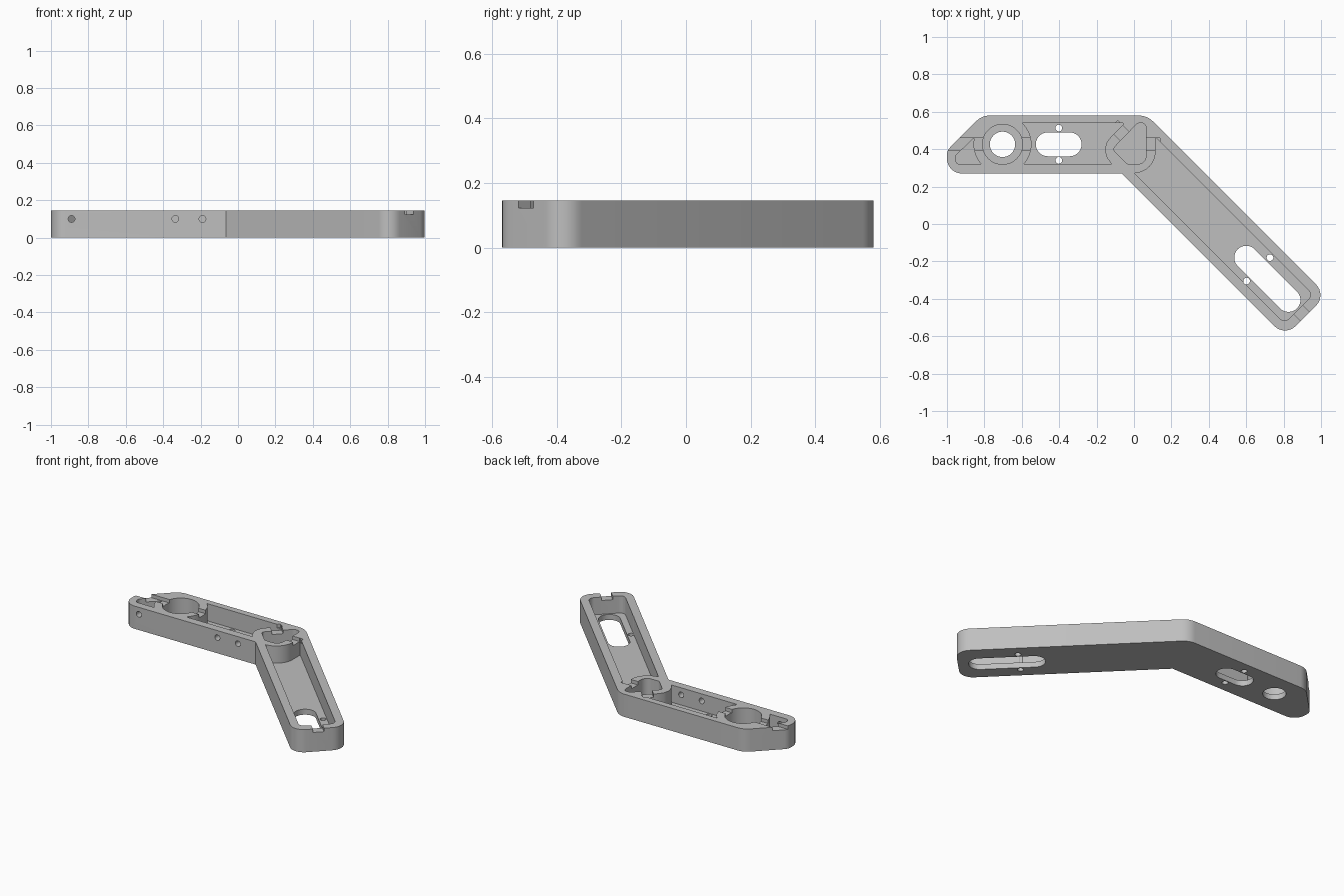
import bpy, bmesh, math
from mathutils import Vector, Matrix

if "Cube" in bpy.data.objects:
    bpy.data.objects.remove(bpy.data.objects["Cube"], do_unlink=True)

HEIGHT, FLOOR, NOTCH = 0.145, 0.035, 0.022
MID = 0.426                                   # centre line of the short arm
BOSS = (-0.703, MID)                          # centre of the round socket


def rounded(points, steps=8):
    """Round each corner (x, y, radius) of a closed profile."""
    out = []
    for i, (x, y, r) in enumerate(points):
        p = Vector((x, y))
        if r == 0:
            out.append((x, y))
            continue
        a = (Vector(points[i - 1][:2]) - p).normalized()
        b = (Vector(points[(i + 1) % len(points)][:2]) - p).normalized()
        half = math.acos(a.dot(b)) / 2
        t = r / math.tan(half)
        c = p + (a + b).normalized() * (r / math.sin(half))
        s, e = p + a * t - c, p + b * t - c
        start = math.atan2(s.y, s.x)
        sweep = (math.atan2(e.y, e.x) - start + math.pi) % math.tau - math.pi
        for k in range(steps + 1):
            ang = start + sweep * k / steps
            out.append((c.x + r * math.cos(ang), c.y + r * math.sin(ang)))
    return out


def arc(cx, cy, r, a0, a1, steps=14):
    """Plain profile points along an arc, angles in degrees."""
    angles = [math.radians(a0 + (a1 - a0) * k / steps) for k in range(steps + 1)]
    return [(cx + r * math.cos(a), cy + r * math.sin(a), 0) for a in angles]


def prism(name, profile, z0, z1):
    """Closed solid from a counter-clockwise profile."""
    bm = bmesh.new()
    low = [bm.verts.new((p[0], p[1], z0)) for p in profile]
    top = [bm.verts.new((p[0], p[1], z1)) for p in profile]
    bm.faces.new(low[::-1])
    bm.faces.new(top)
    for i in range(len(low)):
        bm.faces.new((low[i - 1], low[i], top[i], top[i - 1]))
    bm.normal_update()
    mesh = bpy.data.meshes.new(name)
    bm.to_mesh(mesh)
    bm.free()
    ob = bpy.data.objects.new(name, mesh)
    bpy.context.scene.collection.objects.link(ob)
    return ob


def disc(x, y, r, steps=32):
    return arc(x, y, r, 0, 360 * (steps - 1) / steps, steps - 1)


def slot(x0, y0, x1, y1, r):
    """Stadium profile between two end centres."""
    a = math.degrees(math.atan2(y1 - y0, x1 - x0))
    return arc(x1, y1, r, a - 90, a + 90) + arc(x0, y0, r, a + 90, a + 270)


def strip(x0, y0, x1, y1, w):
    """Rectangular profile of width w along a line."""
    d = Vector((x1 - x0, y1 - y0)).normalized() * w / 2
    return [(x0 + d.y, y0 - d.x), (x1 + d.y, y1 - d.x),
            (x1 - d.y, y1 + d.x), (x0 - d.y, y0 + d.x)]


# Bent bracket body
body = prism("bent_bracket", rounded([
    (-1.0, 0.27, 0.08), (-0.065, 0.27, 0), (0.8075, -0.6025, 0.08), (1.03, -0.38, 0.08),
    (0.07, 0.58, 0.11), (-0.813, 0.58, 0.1), (-1.0, 0.393, 0.06)]), 0, HEIGHT)


def carve(cutter):
    """Subtract a cutter, taking the first solver that keeps the body whole."""
    mod = body.modifiers.new("carve", 'BOOLEAN')
    mod.operation, mod.object = 'DIFFERENCE', cutter
    for solver in ('EXACT', 'MANIFOLD', 'FLOAT'):
        mod.solver = solver
        bpy.context.view_layer.update()
        result = body.evaluated_get(bpy.context.evaluated_depsgraph_get())
        if result.dimensions.x > 1.9 and len(result.data.polygons) > 0:
            body.data = bpy.data.meshes.new_from_object(result)
            break
    body.modifiers.remove(mod)
    bpy.data.objects.remove(cutter, do_unlink=True)


def cut(profile, z0):
    carve(prism("cutter", profile, z0, HEIGHT + 0.1))


# Long arm pocket, curved around the hub
cut(rounded([(0.005, 0.27, 0), (0.805, -0.53, 0.035), (0.957, -0.378, 0.035),
             (0.115, 0.464, 0)] + arc(0, 0.387, 0.115, 0, -87)), FLOOR)
# Middle pocket between round socket and hub
cut(rounded(arc(*BOSS, 0.155, 47, -43)
            + [(-0.12, 0.32, 0), (-0.145, 0.355, 0), (-0.156, 0.395, 0), (-0.147, 0.435, 0),
               (-0.12, 0.47, 0), (-0.06, 0.53, 0), (-0.06, 0.539, 0)]), FLOOR)
# End pocket beside the round socket
cut(rounded([(-0.955, 0.32, 0.025)] + arc(*BOSS, 0.155, 223, 167)
            + [(-0.955, 0.365, 0.025)]), FLOOR)
# Hub pocket
cut(rounded([(-0.115, 0.40, 0.02), (-0.035, 0.32, 0.02), (0.065, 0.32, 0.045),
             (0.065, 0.54, 0.025), (0.02, 0.54, 0.03)]), FLOOR)
# Round socket and its through hole
cut(disc(*BOSS, 0.107, 48), FLOOR)
cut(disc(*BOSS, 0.068), -0.1)

# Through slots, each with a pair of pin holes
cut(slot(-0.461, MID, -0.344, MID, 0.064), -0.1)
cut(slot(0.60, -0.18, 0.826, -0.406, 0.064), -0.1)
for x, y in [(-0.402, 0.513), (-0.402, 0.34), (0.727, -0.18), (0.602, -0.305)]:
    cut(disc(x, y, 0.018, 20), -0.1)

# Shallow wire notches across the rim walls
for line in [(-1.05, MID, -0.78, MID), (-0.63, MID, -0.52, MID), (0.04, MID, 0.14, MID),
             (-0.03, 0.45, -0.11, 0.53), (0.85, -0.43, 0.97, -0.55)]:
    cut(strip(*line, 0.066), HEIGHT - NOTCH)

# Side holes through the front wall
for x in (-0.89, -0.335, -0.19):
    side = prism("cutter", disc(0, 0, 0.018, 20), 0, 0.12)
    side.data.transform(Matrix.Translation((x, 0.335, 0.1)) @ Matrix.Rotation(math.pi / 2, 4, 'X'))
    carve(side)

# Plain grey finish
grey = bpy.data.materials.new("plain_grey")
grey.use_nodes = True
colour = (0.52, 0.52, 0.52, 1)
grey.diffuse_color = colour
grey.node_tree.nodes["Principled BSDF"].inputs["Base Color"].default_value = colour
body.data.materials.clear()
body.data.materials.append(grey)

# Smooth the rounded corners, keep the edges crisp
bpy.ops.object.select_all(action='DESELECT')
bpy.context.view_layer.objects.active = body
body.select_set(True)
bpy.ops.object.shade_smooth_by_angle(angle=math.radians(30))
